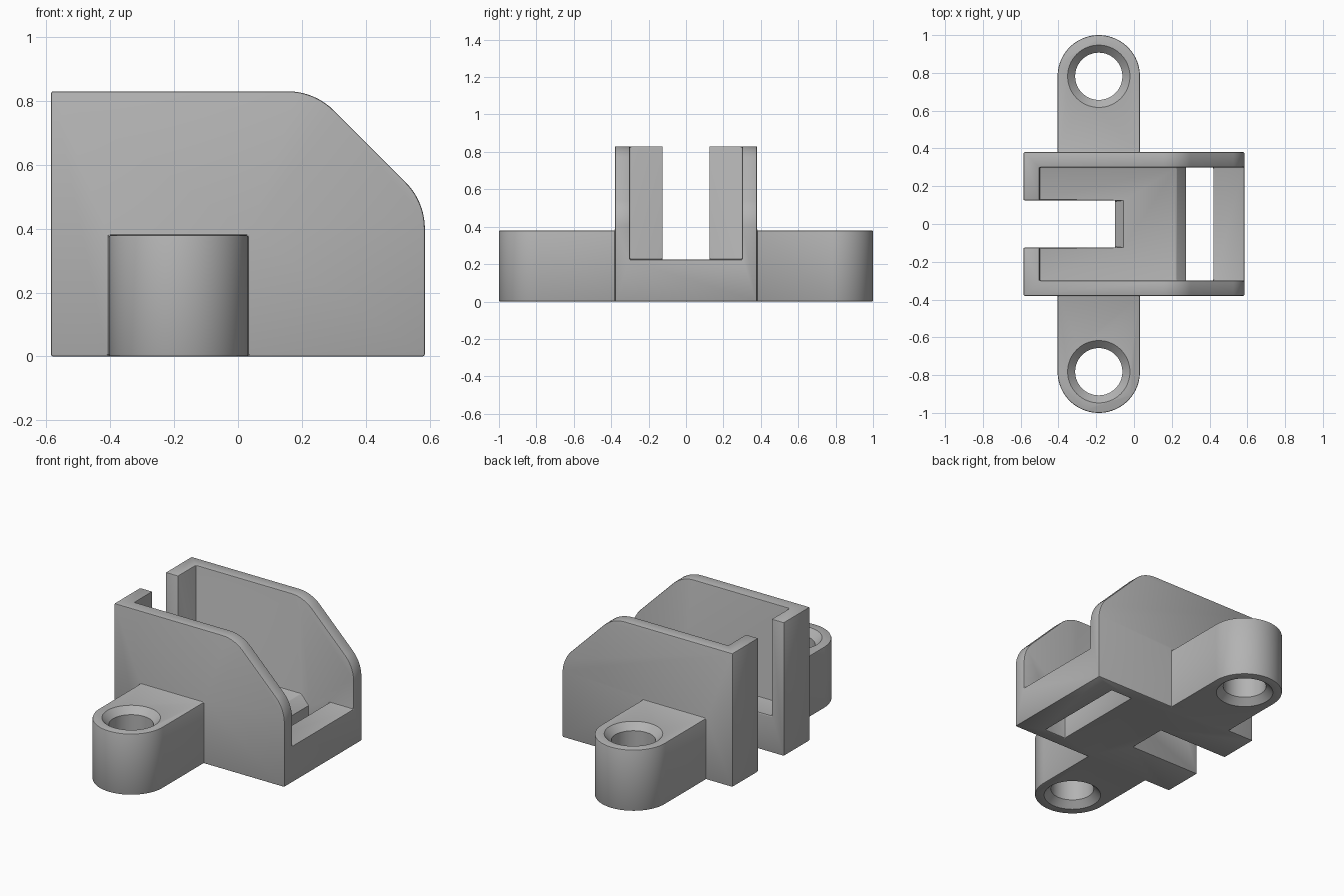
import bpy, bmesh
from math import sin, cos, pi, radians
from mathutils import Vector

cube = bpy.data.objects.get("Cube")
if cube:
    bpy.data.objects.remove(cube, do_unlink=True)

grey = bpy.data.materials.new("plain_grey")
grey.use_nodes = True
colour = (0.45, 0.45, 0.45, 1)
grey.diffuse_color = colour
grey.node_tree.nodes["Principled BSDF"].inputs["Base Color"].default_value = colour


def make_object(name, bm):
    bmesh.ops.recalc_face_normals(bm, faces=bm.faces)
    mesh = bpy.data.meshes.new(name)
    bm.to_mesh(mesh)
    bm.free()
    mesh.materials.append(grey)
    obj = bpy.data.objects.new(name, mesh)
    bpy.context.collection.objects.link(obj)
    return obj


def prism(name, outline, offset):
    """Extrude a closed outline of 3D points along an offset."""
    bm = bmesh.new()
    face = bm.faces.new([bm.verts.new(p) for p in outline])
    new = bmesh.ops.extrude_face_region(bm, geom=[face])["geom"]
    bmesh.ops.translate(bm, vec=offset,
                        verts=[g for g in new if isinstance(g, bmesh.types.BMVert)])
    return make_object(name, bm)


def side_prism(name, outline, half_width):
    return prism(name, [(x, -half_width, z) for x, z in outline],
                 (0, 2 * half_width, 0))


def arc(cx, cy, r, start, end, steps):
    angles = [radians(start + (end - start) * i / steps) for i in range(steps + 1)]
    return [(cx + r * cos(a), cy + r * sin(a)) for a in angles]


def combine(target, other, operation):
    mod = target.modifiers.new(operation.title(), "BOOLEAN")
    mod.operation = operation
    mod.solver = "EXACT"
    mod.object = other
    bpy.context.view_layer.objects.active = target
    bpy.ops.object.modifier_apply(modifier=mod.name)
    bpy.data.objects.remove(other, do_unlink=True)


# Housing with a rounded sloping corner
R = 0.205
outline = [(-0.585, 0), (0.585, 0)]
outline += arc(0.585 - R, 0.40, R, 0, 45, 10)
outline += arc(0.155, 0.83 - R, R, 45, 90, 10)
outline += [(-0.585, 0.83)]
bracket = side_prism("bracket", outline, 0.38)

# Screw lugs, one on each side
LUG_X, LUG_Y, LUG_R, LUG_TOP = -0.1865, 0.782, 0.218, 0.38
for side in (-1, 1):
    top = [(LUG_X + LUG_R, 0.34)] + arc(LUG_X, LUG_Y, LUG_R, 0, 180, 40) \
        + [(LUG_X - LUG_R, 0.34)]
    lug = prism("lug", [(x, side * y, 0) for x, y in top], (0, 0, LUG_TOP))
    combine(bracket, lug, "UNION")

# Inner bay with bevelled floor end, through slot and front lip
bay = [(-0.5, 0.225), (0.225, 0.225), (0.275, 0.165), (0.275, -0.1),
       (0.42, -0.1), (0.42, 0.225), (0.7, 0.225), (0.7, 1), (-0.5, 1)]
combine(bracket, side_prism("bay_cutter", bay, 0.30), "DIFFERENCE")

# Open slot through the rear wall and floor
slot = [(-0.7, -0.1), (-0.1, -0.1), (-0.1, 0.18), (-0.055, 0.225),
        (-0.055, 1), (-0.7, 1)]
combine(bracket, side_prism("slot_cutter", slot, 0.125), "DIFFERENCE")

# Screw holes, countersunk at both ends
hole = [(0, -0.02), (0.185, -0.02), (0.125, 0.04), (0.125, LUG_TOP - 0.04),
        (0.185, LUG_TOP + 0.02), (0, LUG_TOP + 0.02)]
for side in (-1, 1):
    bm = bmesh.new()
    verts = [bm.verts.new((r, 0, z)) for r, z in hole]
    edges = [bm.edges.new(pair) for pair in zip(verts, verts[1:])]
    bmesh.ops.spin(bm, geom=verts + edges, cent=(0, 0, 0), axis=(0, 0, 1),
                   angle=2 * pi, steps=64)
    bmesh.ops.remove_doubles(bm, verts=bm.verts, dist=0.0001)
    bmesh.ops.translate(bm, verts=bm.verts, vec=Vector((LUG_X, side * LUG_Y, 0)))
    combine(bracket, make_object("hole_cutter", bm), "DIFFERENCE")

# Softened edges
bevel = bracket.modifiers.new("Soft edges", "BEVEL")
bevel.width = 0.006
bevel.segments = 2
bevel.limit_method = "ANGLE"
bevel.angle_limit = radians(50)

bpy.ops.object.select_all(action="DESELECT")
bracket.select_set(True)
bpy.context.view_layer.objects.active = bracket
bpy.ops.object.modifier_apply(modifier=bevel.name)
bpy.ops.object.shade_smooth_by_angle(angle=radians(30))
